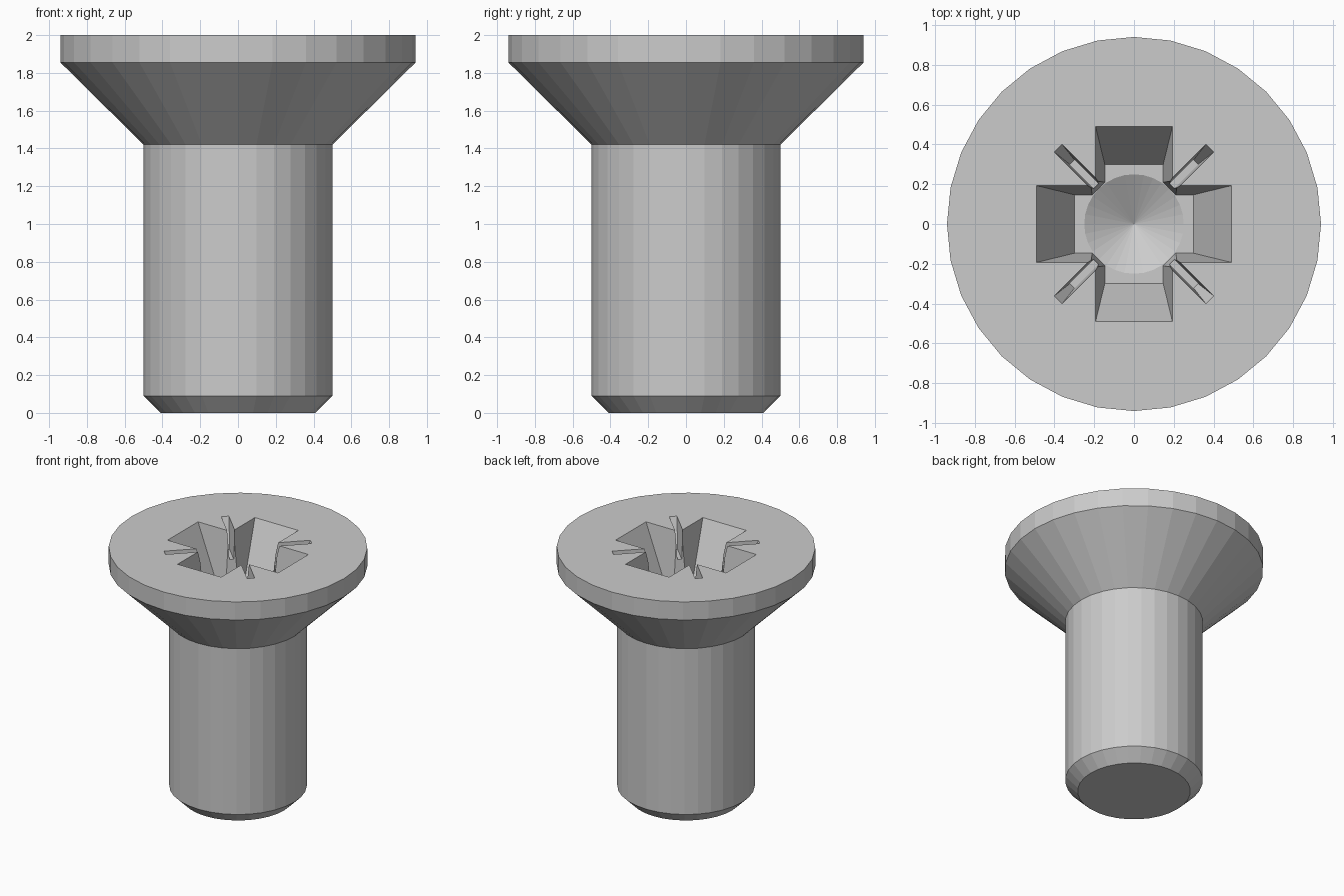
import bpy, bmesh
from math import pi, cos, sin

if "Cube" in bpy.data.objects:
    bpy.data.objects.remove(bpy.data.objects["Cube"])

TOP, FLOOR, SIDES = 2.0, 1.60, 32


def make_object(name, bm):
    bmesh.ops.recalc_face_normals(bm, faces=bm.faces)
    mesh = bpy.data.meshes.new(name)
    bm.to_mesh(mesh)
    bm.free()
    obj = bpy.data.objects.new(name, mesh)
    bpy.context.collection.objects.link(obj)
    return obj


def loft(name, rings):
    """Skin equal-length rings of points and cap both ends."""
    bm = bmesh.new()
    loops = [[bm.verts.new(p) for p in ring] for ring in rings]
    for a, b in zip(loops, loops[1:]):
        for i in range(len(a)):
            j = (i + 1) % len(a)
            bm.faces.new((a[i], a[j], b[j], b[i]))
    bm.faces.new(loops[0])
    bm.faces.new(loops[-1])
    return make_object(name, bm)


def circle(r, z, n=SIDES, start=0.0):
    return [(r * cos(start + 2 * pi * i / n), r * sin(start + 2 * pi * i / n), z)
            for i in range(n)]


def bar(length, width, z, angle):
    c, s = cos(angle), sin(angle)
    corners = [(length, width), (-length, width), (-length, -width), (length, -width)]
    return [(x * c - y * s, x * s + y * c, z) for x, y in corners]


def tapered_bar(name, top, bottom, z, angle):
    """Bar tapering from the head surface to z, continued above the head."""
    k = 0.1 / (TOP - z)
    over = [t + (t - b) * k for t, b in zip(top, bottom)]
    return loft(name, [bar(*bottom, z, angle), bar(*over, TOP + 0.1, angle)])


# Shank, countersunk head and chamfered tip
profile = [(0.41, 0), (0.5, 0.09), (0.5, 1.42), (0.94, 1.855), (0.94, TOP)]
screw = loft("countersunk_screw", [circle(r, z) for r, z in profile])

# Drive recess: central well, cross arms, thin diagonal slots
cutters = [loft("well_cutter", [circle(0.252 / cos(pi / 8), FLOOR, 8, pi / 8),
                                circle(0.30 / cos(pi / 8), TOP + 0.1, 8, pi / 8)])]
for i in range(2):
    cutters.append(tapered_bar(f"arm_cutter_{i}", (0.49, 0.193), (0.30, 0.147),
                               FLOOR, i * pi / 2))
    cutters.append(tapered_bar(f"slot_cutter_{i}", (0.54, 0.028), (0.44, 0.016),
                               TOP - 0.22, pi / 4 + i * pi / 2))

# Conical bottom of the recess
cutters.append(loft("cone_cutter", [circle(0.001, FLOOR - 0.14), circle(0.25, FLOOR),
                                    circle(0.1, FLOOR + 0.05)]))

for cutter in cutters:
    mod = screw.modifiers.new(cutter.name, 'BOOLEAN')
    mod.operation = 'DIFFERENCE'
    mod.solver = 'EXACT'
    mod.object = cutter
    cutter.hide_render = True

# Bake the cuts and drop the cutters
graph = bpy.context.evaluated_depsgraph_get()
screw_mesh = bpy.data.meshes.new_from_object(screw.evaluated_get(graph))
screw.modifiers.clear()
screw.data = screw_mesh
for cutter in cutters:
    bpy.data.objects.remove(cutter)
